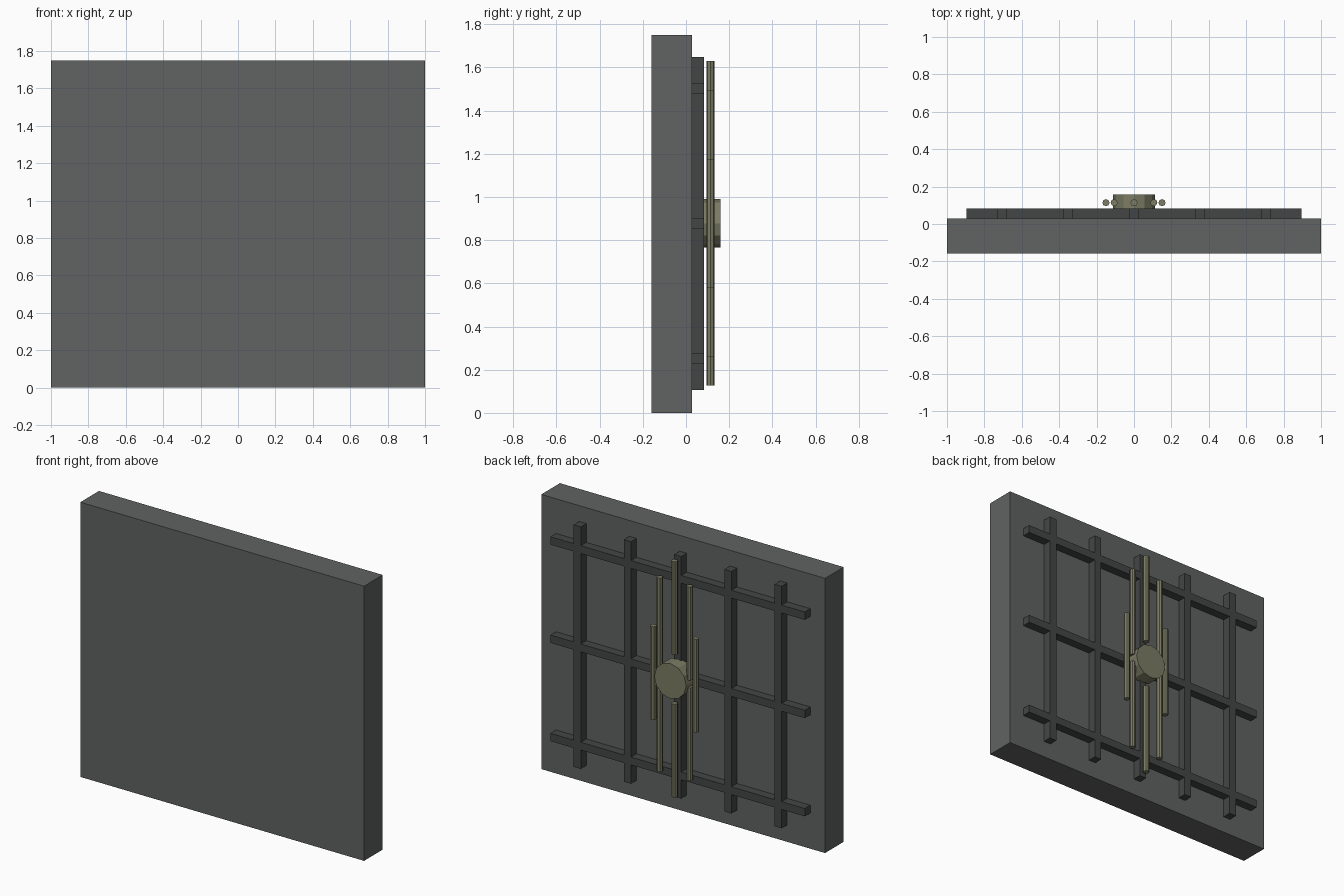
import bpy
from math import sin, cos, pi

if "Cube" in bpy.data.objects:
    bpy.data.objects.remove(bpy.data.objects["Cube"])


def material(name, rgb):
    m = bpy.data.materials.new(name)
    m.diffuse_color = (*rgb, 1)
    m.use_nodes = True
    m.node_tree.nodes["Principled BSDF"].inputs["Base Color"].default_value = m.diffuse_color
    return m


SLAB = material("slab_grey", (0.115, 0.125, 0.12))
BAR = material("bar_dark", (0.055, 0.062, 0.058))
METAL = material("rod_khaki", (0.20, 0.20, 0.13))


def box(name, lo, hi, mat):
    bpy.ops.mesh.primitive_cube_add(size=1, location=[(a + b) / 2 for a, b in zip(lo, hi)])
    ob = bpy.context.object
    ob.name = name
    ob.scale = [b - a for a, b in zip(lo, hi)]
    bpy.ops.object.transform_apply(location=False, rotation=False, scale=True)
    ob.data.materials.append(mat)


def cylinder(name, sides, radius, depth, loc, mat, rot=(0, 0, 0)):
    bpy.ops.mesh.primitive_cylinder_add(vertices=sides, radius=radius, depth=depth,
                                        location=loc, rotation=rot)
    ob = bpy.context.object
    ob.name = name
    ob.data.materials.append(mat)


MID = 0.878          # height of the wheel centre
ROD_Y = 0.114

# Door slab
box("door_slab", (-1, -0.159, 0), (1, 0.0285, 1.75), SLAB)

# Reinforcing grid on the back
for i in range(-2, 3):
    x = i * 0.354
    box(f"vertical_bar_{i + 3}", (x - 0.025, 0.02, 0.107), (x + 0.025, 0.084, 1.649), BAR)
for i in range(-1, 2):
    z = MID + i * 0.626
    box(f"horizontal_bar_{i + 2}", (-0.896, 0.02, z - 0.025), (0.896, 0.084, z + 0.025), BAR)

# Lock hub
cylinder("lock_hub", 12, 0.1125, 0.09, (0, ROD_Y, MID), METAL, (pi / 2, 0, 0))

# Upright locking rods placed on an ellipse around the hub
for i in range(8):
    a = i * pi / 4
    cylinder(f"locking_rod_{i + 1}", 8, 0.019, 0.594,
             (0.15 * cos(a), ROD_Y, MID + 0.454 * sin(a)), METAL)
